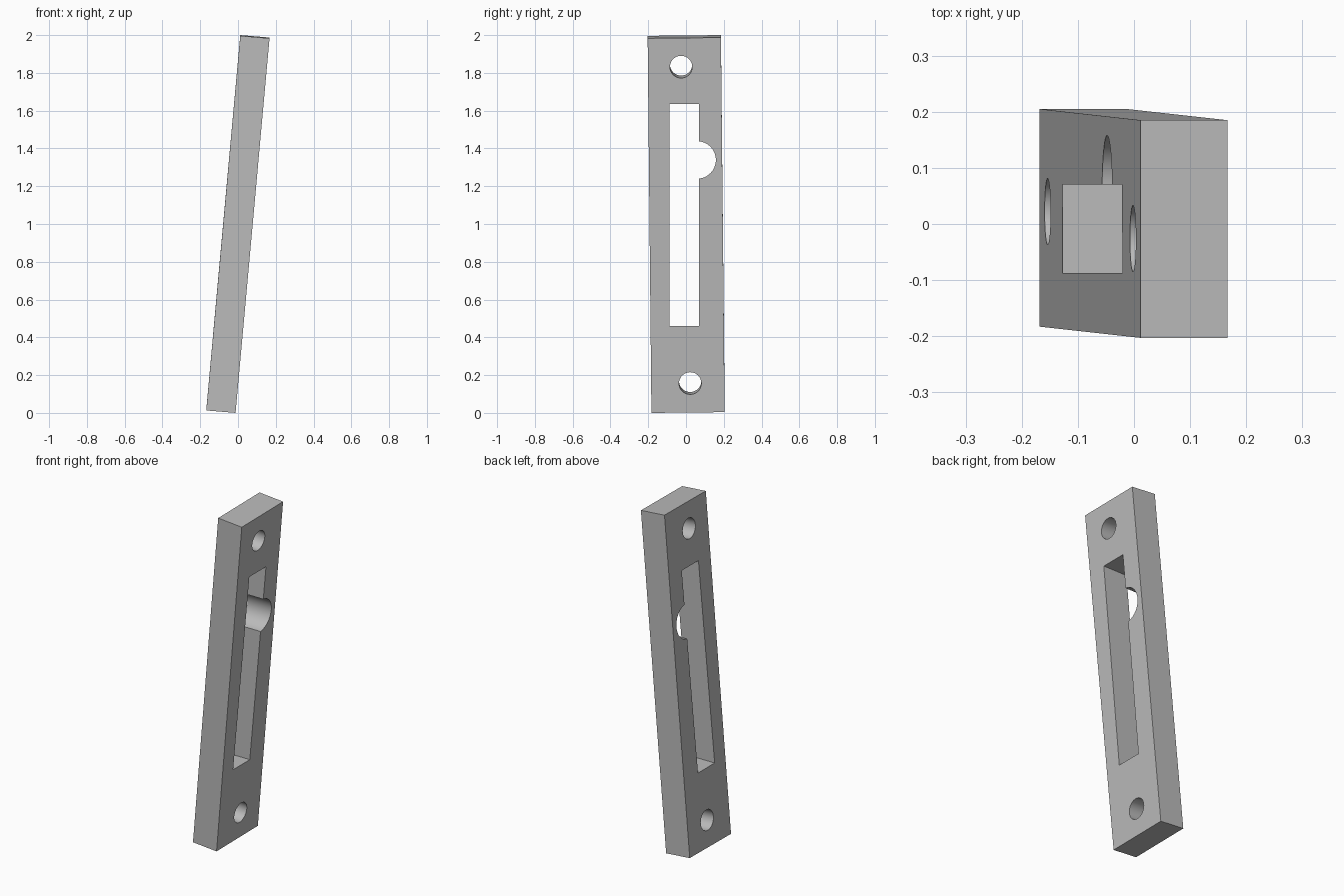
import bpy
import bmesh
from mathutils import Vector, Matrix

cube = bpy.data.objects.get("Cube")
if cube:
    bpy.data.objects.remove(cube, do_unlink=True)

grey = bpy.data.materials.new("plain grey")
grey.use_nodes = True
colour = (0.5, 0.5, 0.5, 1)
grey.diffuse_color = colour
grey.node_tree.nodes["Principled BSDF"].inputs["Base Color"].default_value = colour

# Directions of the slightly leaning plate
corner = Vector((-0.168, -0.183, 0.013))
depth = Vector((0.155, 0, -0.013))
width = Vector((0, 0.388, 0.004))
length = Vector((0.18, -0.02, 1.983))


def add_object(name, bm):
    mesh = bpy.data.meshes.new(name)
    bmesh.ops.recalc_face_normals(bm, faces=bm.faces)
    bm.to_mesh(mesh)
    bm.free()
    mesh.materials.append(grey)
    obj = bpy.data.objects.new(name, mesh)
    bpy.context.collection.objects.link(obj)
    return obj


def block(name, origin, a, b, c):
    bm = bmesh.new()
    bmesh.ops.create_cube(bm, size=1)
    for v in bm.verts:
        s = v.co + Vector((0.5, 0.5, 0.5))
        v.co = origin + a * s.x + b * s.y + c * s.z
    return add_object(name, bm)


def drill(name, centre, radius, axis):
    bm = bmesh.new()
    turn = Vector(axis).to_track_quat("Z", "Y").to_matrix().to_4x4()
    bmesh.ops.create_cone(bm, cap_ends=True, segments=64, radius1=radius, radius2=radius,
                          depth=0.6, matrix=Matrix.Translation(centre) @ turn)
    return add_object(name, bm)


plate = block("plate", corner, depth, width, length)

# Slot, latch notch and the two screw holes
cutters = [
    block("slot_cutter", Vector((-0.5, -0.087, 0.46)), Vector((1, 0, 0)),
          Vector((0, 0.157, 0)), Vector((0, 0, 1.175))),
    drill("notch_cutter", (0.03, 0.059, 1.339), 0.099, (1, 0, 0)),
    drill("lower_hole_cutter", (-0.076, 0.022, 0.163), 0.059, depth),
    drill("upper_hole_cutter", (0.076, -0.026, 1.838), 0.059, depth),
]
for cutter in cutters:
    mod = plate.modifiers.new(cutter.name, "BOOLEAN")
    mod.operation = "DIFFERENCE"
    mod.solver = "EXACT"
    mod.object = cutter

# Bake the cuts, then drop the cutters
bpy.context.view_layer.objects.active = plate
plate.select_set(True)
for mod in list(plate.modifiers):
    bpy.ops.object.modifier_apply(modifier=mod.name)
for cutter in cutters:
    bpy.data.objects.remove(cutter, do_unlink=True)

bpy.ops.object.select_all(action="DESELECT")
plate.select_set(True)
bpy.ops.object.shade_smooth_by_angle()
